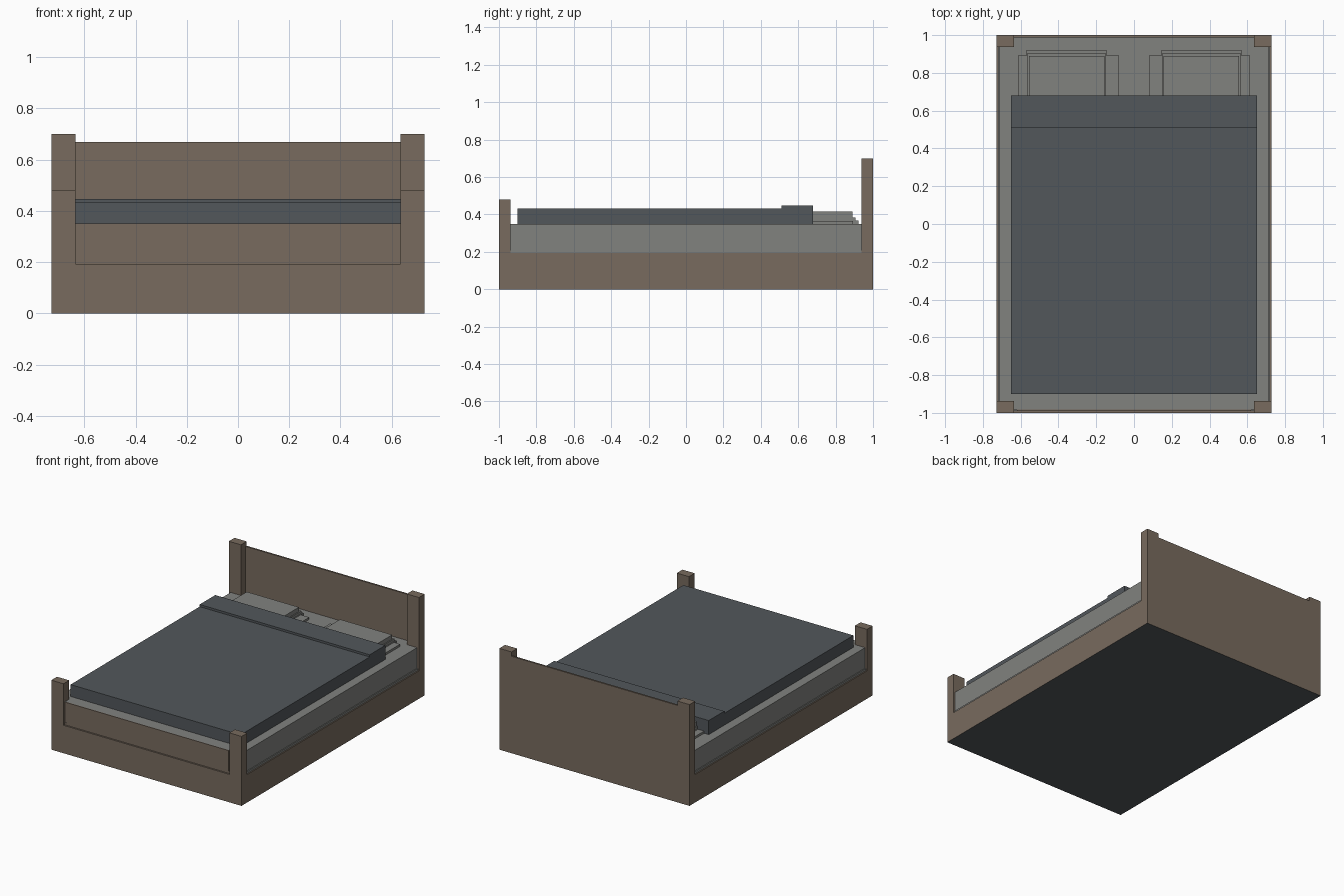
import bpy, bmesh

if "Cube" in bpy.data.objects:
    bpy.data.objects.remove(bpy.data.objects["Cube"])


def material(name, rgb):
    m = bpy.data.materials.new(name)
    m.diffuse_color = (*rgb, 1.0)
    m.use_nodes = True
    m.node_tree.nodes["Principled BSDF"].inputs["Base Color"].default_value = m.diffuse_color
    return m


WOOD = material("brown_wood", (0.188, 0.147, 0.112))
LINEN = material("grey_linen", (0.220, 0.223, 0.212))
SLATE = material("slate_blanket", (0.084, 0.095, 0.105))


def box(name, x, y, z, mat, second=None, rule=None):
    """Box from (min, max) ranges; faces whose normal passes rule get the second colour."""
    bm = bmesh.new()
    bmesh.ops.create_cube(bm, size=1.0)
    for v in bm.verts:
        v.co = [r[0] if c < 0 else r[1] for c, r in zip(v.co, (x, y, z))]
    bm.normal_update()
    if rule:
        for f in bm.faces:
            f.material_index = 1 if rule(f.normal) else 0
    me = bpy.data.meshes.new(name)
    bm.to_mesh(me)
    bm.free()
    me.materials.append(mat)
    if second:
        me.materials.append(second)
    ob = bpy.data.objects.new(name, me)
    bpy.context.collection.objects.link(ob)
    return ob


def both_sides(name, x, y, z, mat):
    box(name + "_right", x, y, z, mat)
    box(name + "_left", (-x[1], -x[0]), y, z, mat)


# Frame: solid base with a dark underside, posts and boards
box("bed_base", (-0.727, 0.727), (-1, 1), (0, 0.193), WOOD, SLATE, lambda n: n.z < -0.5)
both_sides("front_post", (0.634, 0.727), (-1, -0.938), (0.193, 0.48), WOOD)
both_sides("back_post", (0.634, 0.727), (0.938, 1), (0.193, 0.70), WOOD)
box("headboard", (-0.634, 0.634), (0.988, 1), (0.193, 0.67), WOOD)
box("footboard_panel", (-0.62, 0.62), (-0.989, -0.982), (0.208, 0.35), WOOD)

# Mattress: the foot end is wood coloured, with a slim lip underneath
front = lambda n: n.y < -0.5
box("mattress_lip", (-0.719, 0.719), (-0.989, 0.988), (0.193, 0.208), LINEN, WOOD, front)
box("mattress", (-0.713, 0.713), (-0.984, 0.988), (0.208, 0.35), LINEN, WOOD, front)

# Pillows: stacked steps on each side
both_sides("pillow_wide", (0.08, 0.615), (0.56, 0.892), (0.35, 0.365), LINEN)
both_sides("pillow_low", (0.145, 0.568), (0.56, 0.922), (0.35, 0.367), LINEN)
both_sides("pillow_middle", (0.15, 0.563), (0.56, 0.906), (0.367, 0.385), LINEN)
both_sides("pillow_top", (0.157, 0.556), (0.56, 0.89), (0.385, 0.415), LINEN)

# Blanket and its turned-over fold
box("blanket", (-0.65, 0.65), (-0.90, 0.51), (0.35, 0.432), SLATE)
box("blanket_fold", (-0.65, 0.65), (0.51, 0.68), (0.35, 0.447), SLATE)
